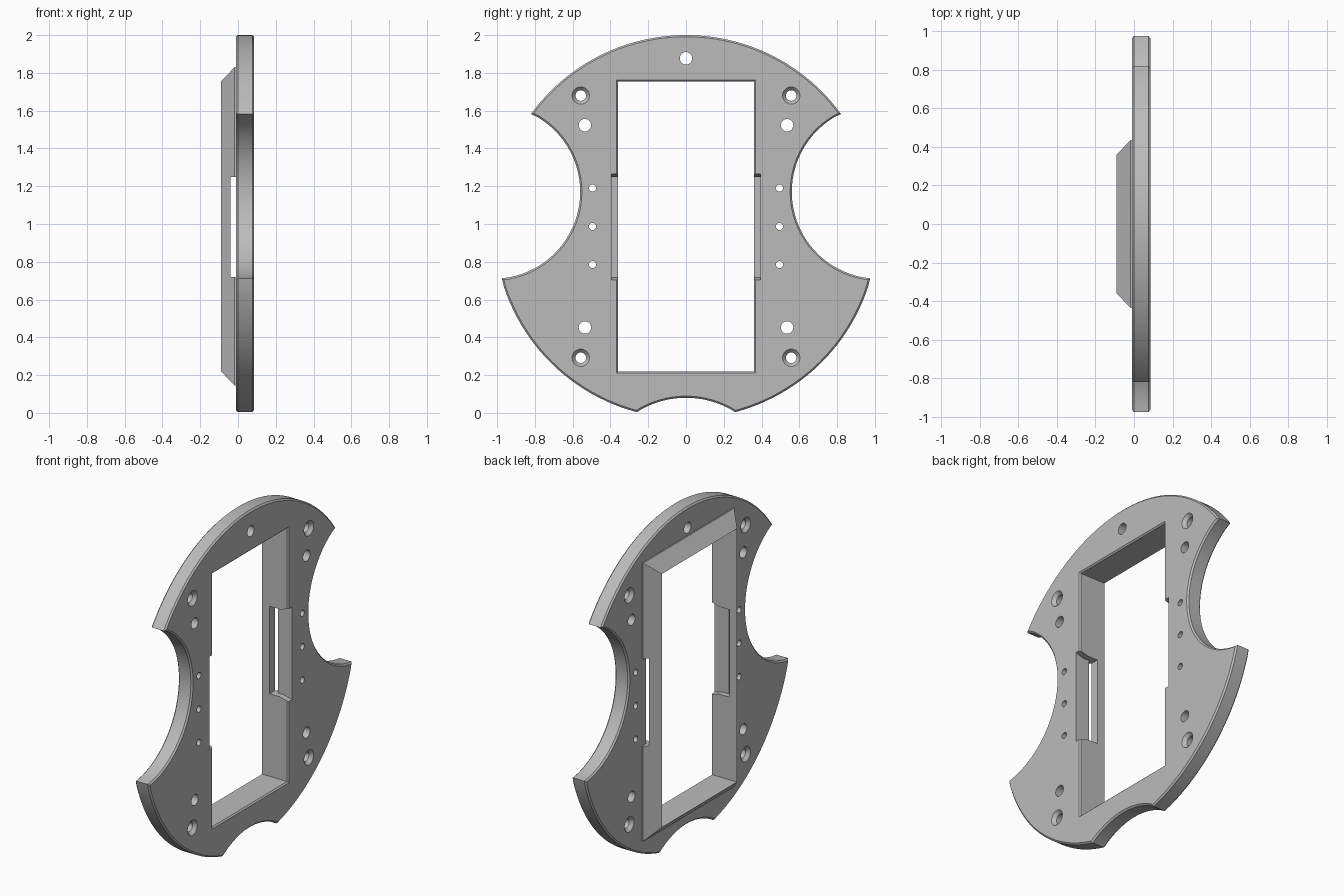
import bpy, bmesh, math
from mathutils import Vector

cube = bpy.data.objects.get("Cube")
if cube:
    bpy.data.objects.remove(cube, do_unlink=True)

BACK, FACE = -0.01, 0.085          # plate thickness range in x
WIN = (-0.36, 0.36, 0.22, 1.755)   # window: y0, y1, z0, z1

grey = bpy.data.materials.new("plain grey")
grey.use_nodes = True
colour = (0.5, 0.5, 0.5, 1)
grey.diffuse_color = colour
grey.node_tree.nodes["Principled BSDF"].inputs["Base Color"].default_value = colour


def make_object(name, bm):
    bmesh.ops.recalc_face_normals(bm, faces=bm.faces)
    mesh = bpy.data.meshes.new(name)
    bm.to_mesh(mesh)
    bm.free()
    mesh.materials.append(grey)
    obj = bpy.data.objects.new(name, mesh)
    bpy.context.collection.objects.link(obj)
    return obj


def loft(bm, loops, closed=False):
    """Skin a list of equal point loops, capped unless closed into a ring."""
    rings = [[bm.verts.new(p) for p in loop] for loop in loops]
    n = len(rings[0])
    pairs = list(zip(rings, rings[1:]))
    if closed:
        pairs.append((rings[-1], rings[0]))
    else:
        bm.faces.new(rings[0])
        bm.faces.new(rings[-1])
    for a, b in pairs:
        for i in range(n):
            j = (i + 1) % n
            bm.faces.new((a[i], a[j], b[j], b[i]))
    return rings


def rect(x, grow=0.0, grow_z=None, box=WIN):
    gz = grow if grow_z is None else grow_z
    y0, y1, z0, z1 = box[0] - grow, box[1] + grow, box[2] - gz, box[3] + gz
    return [(x, y0, z0), (x, y1, z0), (x, y1, z1), (x, y0, z1)]


def circle(x, y, z, r, n=32):
    return [(x, y + r * math.cos(2 * math.pi * i / n),
             z + r * math.sin(2 * math.pi * i / n)) for i in range(n)]


def cut(obj, bm):
    cutter = make_object("cutter", bm)
    cutter.hide_render = True
    mod = obj.modifiers.new("cut", 'BOOLEAN')
    mod.operation, mod.solver, mod.object = 'DIFFERENCE', 'EXACT', cutter
    bpy.context.view_layer.objects.active = obj
    bpy.ops.object.modifier_apply(modifier=mod.name)
    bpy.data.objects.remove(cutter, do_unlink=True)


def arc(cy, cz, r, start, end, n):
    """Arc through two (y, z) points about a centre, short way round."""
    a = math.atan2(start[1] - cz, start[0] - cy)
    b = math.atan2(end[1] - cz, end[0] - cy)
    d = (b - a + math.pi) % (2 * math.pi) - math.pi
    return [(cy + r * math.cos(a + d * i / n), cz + r * math.sin(a + d * i / n))
            for i in range(n + 1)]


# Plate outline: big disc with side and bottom scallops, half mirrored
top, shoulder, hip, foot, notch = (0, 2), (0.82, 1.582), (0.975, 0.71), (0.26, 0.003), (0, 0.08)
half = arc(0, 0.985, 1.015, top, shoulder, 24)
half += arc(1.02, 1.17, 0.46, shoulder, hip, 32)[1:]
half += arc(0, 0.985, 1.015, hip, foot, 24)[1:]
half += arc(0, -0.408, 0.488, foot, notch, 10)[1:]
outline = half + [(-y, z) for y, z in half[-2:0:-1]]

bm = bmesh.new()
back, front = loft(bm, [[(x, y, z) for y, z in outline] for x in (BACK, FACE)])
rim = [e for e in bm.edges if abs(e.verts[0].co.x - e.verts[1].co.x) < 1e-5]
bmesh.ops.recalc_face_normals(bm, faces=bm.faces)
bmesh.ops.bevel(bm, geom=rim, offset=0.009, segments=1, affect='EDGES')
plate = make_object("plate", bm)

# Window with a chamfered front edge
bm = bmesh.new()
loft(bm, [rect(-0.2), rect(FACE - 0.008), rect(FACE, 0.008), rect(0.2, 0.008)])
cut(plate, bm)

# Side recesses with flared ends
bm = bmesh.new()
recess = (-0.36, 0.36, 0.72, 1.25)
loft(bm, [rect(-0.1, 0.035, 0.0, recess), rect(0.03, 0.035, 0.0, recess),
          rect(FACE, 0.035, 0.016, recess), rect(0.2, 0.035, 0.016, recess)])
cut(plate, bm)

# Plain holes and double countersunk screw holes
bm = bmesh.new()
holes = [(0, 1.877, 0.033)]
for s in (-1, 1):
    holes += [(s * 0.535, z, 0.033) for z in (0.452, 1.523)]
    holes += [(s * 0.495, z, 0.019) for z in (0.785, 0.987, 1.19)]
    for z in (0.292, 1.68):
        steps = [(-0.1, 0.046), (BACK, 0.046), (BACK + 0.02, 0.028),
                 (FACE - 0.02, 0.028), (FACE, 0.046), (0.2, 0.046)]
        loft(bm, [circle(x, s * 0.557, z, r) for x, r in steps])
for y, z, r in holes:
    loft(bm, [circle(-0.1, y, z, r), circle(0.2, y, z, r)])
cut(plate, bm)

# Wedge shaped frame around the window on the back
bm = bmesh.new()
loft(bm, [rect(-0.09), rect(-0.018, 0.075), rect(BACK, 0.075), rect(BACK)], closed=True)
frame = make_object("window_frame", bm)

# Slits through the frame sides, next to the plate
bm = bmesh.new()
slit = (-0.6, 0.6, 0.72, 1.25)
loft(bm, [rect(-0.04, box=slit), rect(0.02, box=slit)])
cut(frame, bm)

for obj in (plate, frame):
    bpy.ops.object.select_all(action='DESELECT')
    obj.select_set(True)
    bpy.context.view_layer.objects.active = obj
    bpy.ops.object.shade_smooth_by_angle(angle=math.radians(25))
